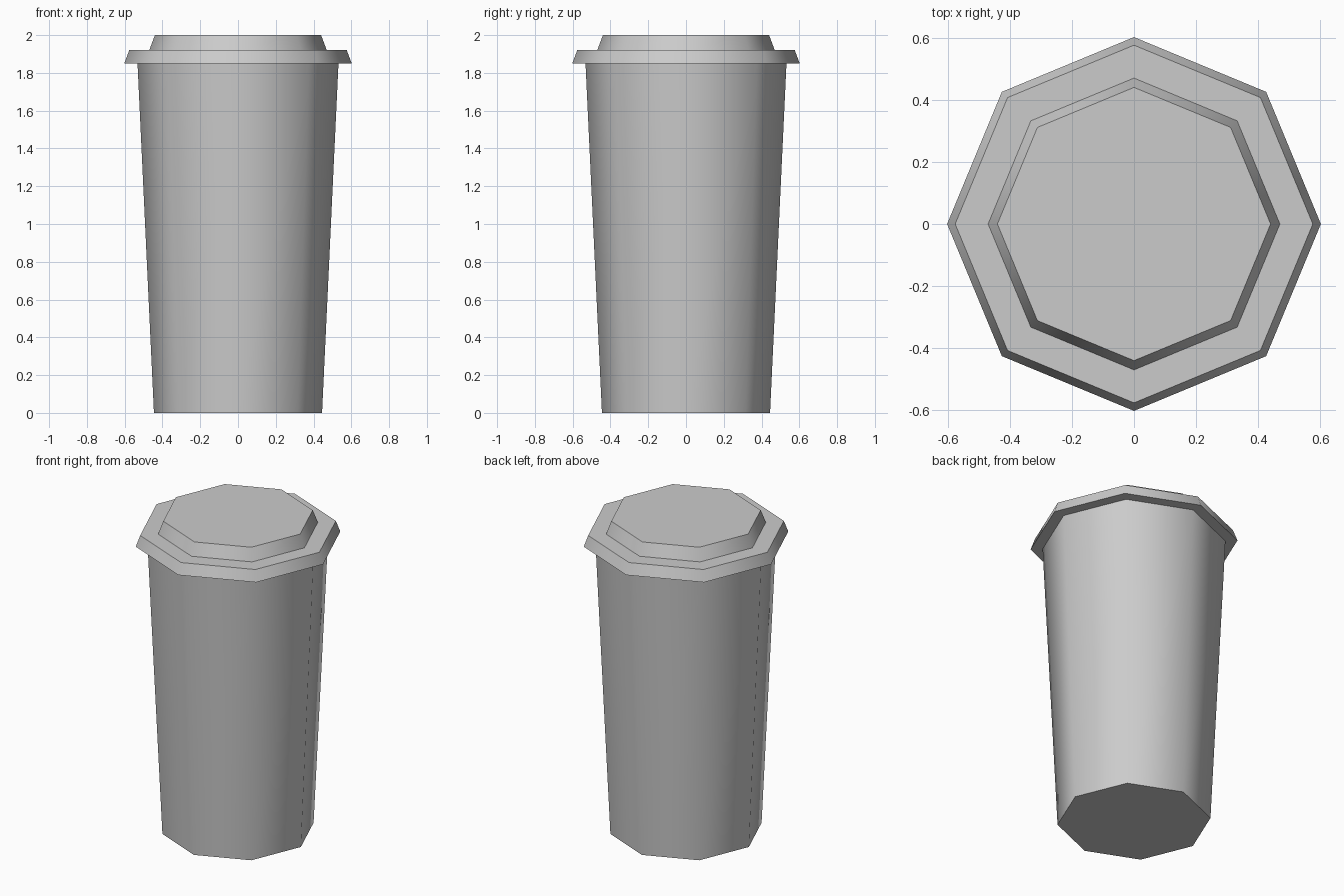
import bpy
import bmesh
from math import cos, sin, pi, radians

SIDES = 8

old = bpy.data.objects.get("Cube")
if old:
    bpy.data.objects.remove(old, do_unlink=True)

grey = bpy.data.materials.new("plain grey")
grey.use_nodes = True
colour = (0.6, 0.6, 0.6, 1)
grey.diffuse_color = colour
grey.node_tree.nodes["Principled BSDF"].inputs["Base Color"].default_value = colour


def turned(name, profile):
    """Closed octagonal solid from (radius, height) points, bottom to top."""
    bm = bmesh.new()
    rings = [[bm.verts.new((r * cos(2 * pi * i / SIDES), r * sin(2 * pi * i / SIDES), z))
              for i in range(SIDES)] for r, z in profile]
    for low, high in zip(rings, rings[1:]):
        for i in range(SIDES):
            j = (i + 1) % SIDES
            bm.faces.new((low[i], low[j], high[j], high[i]))
    bm.faces.new(rings[0][::-1])
    bm.faces.new(rings[-1])
    mesh = bpy.data.meshes.new(name)
    bm.to_mesh(mesh)
    bm.free()
    mesh.materials.append(grey)
    obj = bpy.data.objects.new(name, mesh)
    bpy.context.collection.objects.link(obj)
    # Rounded sides, crisp rims
    bpy.ops.object.select_all(action="DESELECT")
    obj.select_set(True)
    bpy.context.view_layer.objects.active = obj
    bpy.ops.object.shade_smooth_by_angle(angle=radians(50))
    return obj


# Tapered cup, closed under the lid
turned("cup_body", [(0.445, 0), (0.532, 1.85)])

# Lid with a wide rim and a raised centre
turned("lid", [(0.602, 1.85), (0.576, 1.92), (0.47, 1.92), (0.44, 2.0)])
